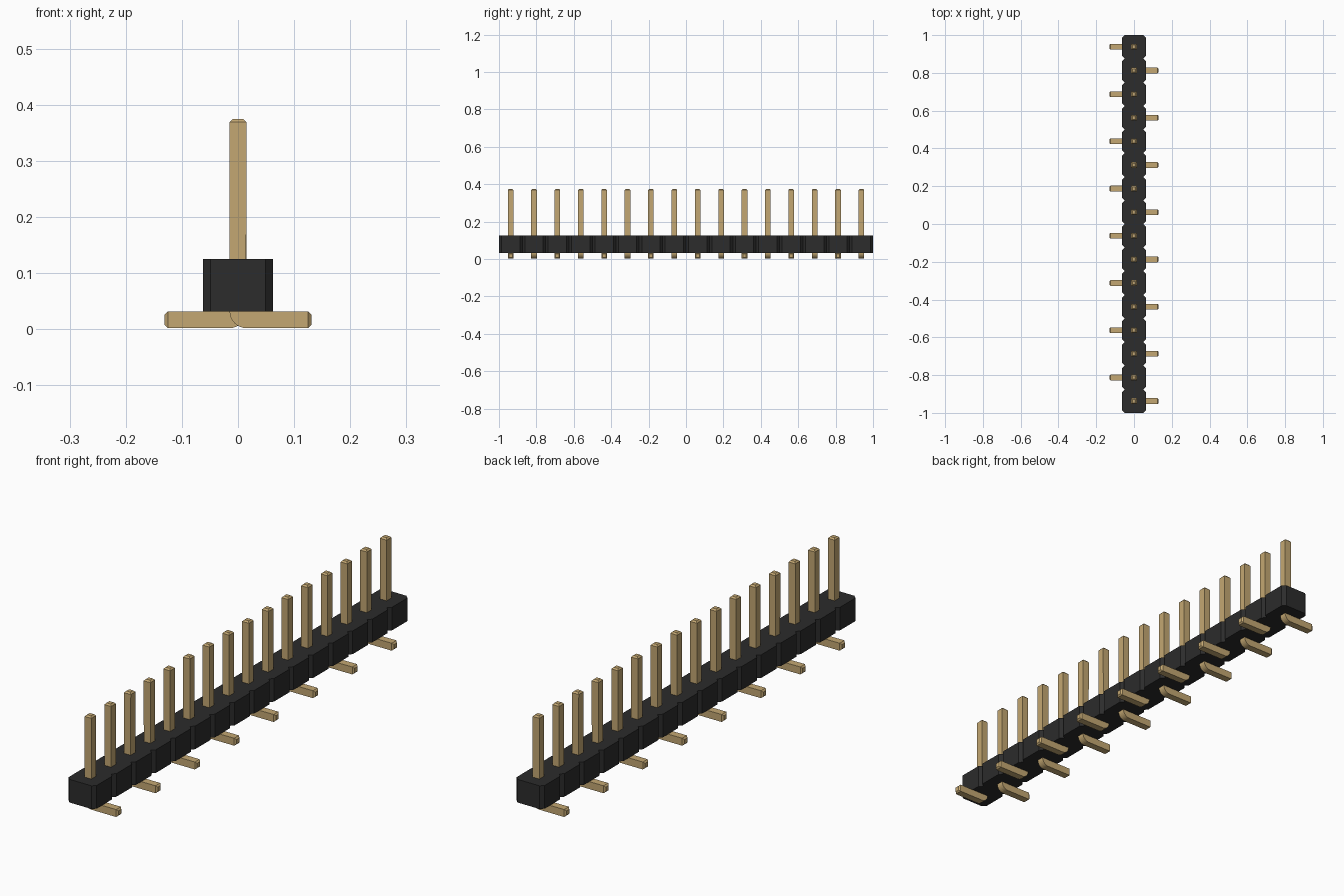
import bpy, bmesh, math
from mathutils import Vector

cube = bpy.data.objects.get("Cube")
if cube:
    bpy.data.objects.remove(cube, do_unlink=True)

COUNT, PITCH = 16, 0.125
HALF = PITCH / 2
CHAMFER = 0.0135
BODY_BOTTOM, BODY_TOP = 0.032, 0.125
PIN = 0.015          # half thickness of a pin
TIP = 0.006          # taper at the pin ends
PIN_TOP, FOOT_END = 0.375, 0.131


def make_material(name, color):
    mat = bpy.data.materials.new(name)
    mat.use_nodes = True
    mat.diffuse_color = (*color, 1)
    mat.node_tree.nodes["Principled BSDF"].inputs["Base Color"].default_value = (*color, 1)
    return mat


def finish(name, bm, mat):
    bmesh.ops.recalc_face_normals(bm, faces=bm.faces[:])
    mesh = bpy.data.meshes.new(name)
    bm.to_mesh(mesh)
    bm.free()
    mesh.materials.append(mat)
    obj = bpy.data.objects.new(name, mesh)
    bpy.context.collection.objects.link(obj)
    return obj


black = make_material("black plastic", (0.025, 0.025, 0.025))
gold = make_material("gold metal", (0.55, 0.39, 0.17))

# Housing: notched outline extruded upwards
side = []
for i in range(COUNT):
    start = -1 + i * PITCH
    side += [(HALF - CHAMFER, start), (HALF, start + CHAMFER),
             (HALF, start + PITCH - CHAMFER)]
side.append((HALF - CHAMFER, 1))
outline = side + [(-x, y) for x, y in reversed(side)]
bm = bmesh.new()
base = bm.faces.new([bm.verts.new((x, y, BODY_BOTTOM)) for x, y in outline])
top = bmesh.ops.extrude_face_region(bm, geom=[base], use_keep_orig=True)
bmesh.ops.translate(bm, vec=(0, 0, BODY_TOP - BODY_BOTTOM),
                    verts=[g for g in top["geom"] if isinstance(g, bmesh.types.BMVert)])
finish("housing", bm, black)


# Pin: square section swept down the post, round the bend and along the foot
def make_pin(name, y, direction):
    bm = bmesh.new()
    inner_corner = Vector((PIN, 0, BODY_BOTTOM))
    small = PIN - TIP
    # Each section holds an inner point, an outer point and a half width
    sections = [
        (Vector((small, 0, PIN_TOP)), Vector((-small, 0, PIN_TOP)), small),
        (Vector((PIN, 0, PIN_TOP - TIP)), Vector((-PIN, 0, PIN_TOP - TIP)), PIN),
    ]
    steps = 8
    for k in range(steps + 1):
        a = math.pi / 2 * k / steps
        outer = inner_corner - Vector((math.cos(a), 0, math.sin(a))) * 2 * PIN
        # A tiny fillet keeps the inner side of the bend well formed
        inner = inner_corner - Vector((math.cos(a), 0, math.sin(a))) * 0.0005
        sections.append((inner, outer, PIN))
    low = BODY_BOTTOM - 2 * PIN
    end = FOOT_END - TIP
    sections += [
        (Vector((end, 0, BODY_BOTTOM)), Vector((end, 0, low)), PIN),
        (Vector((FOOT_END, 0, BODY_BOTTOM - TIP)), Vector((FOOT_END, 0, low + TIP)), small),
    ]
    rings = []
    for inner, outer, w in sections:
        corners = [(inner, -w), (inner, w), (outer, w), (outer, -w)]
        rings.append([bm.verts.new((p.x * direction, y + s, p.z)) for p, s in corners])
    for a, b in zip(rings, rings[1:]):
        for j in range(4):
            n = (j + 1) % 4
            bm.faces.new((a[j], a[n], b[n], b[j]))
    bm.faces.new(rings[0])
    bm.faces.new(rings[-1])
    finish(name, bm, gold)


# Feet alternate from side to side along the row
for i in range(COUNT):
    make_pin(f"pin_{i + 1}", -1 + HALF + i * PITCH, 1 if i % 2 == 0 else -1)
